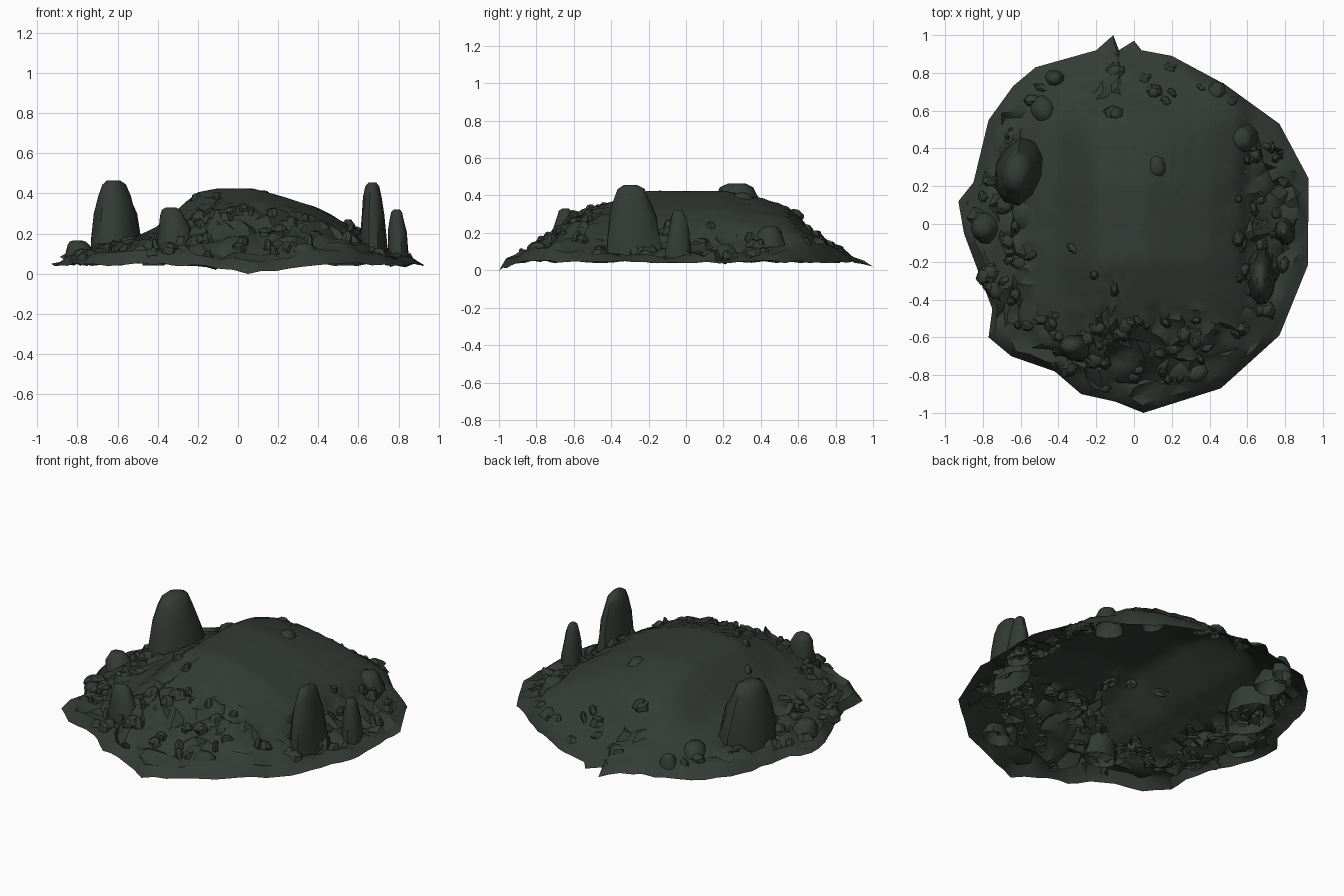
import bpy, bmesh, math, random
from mathutils import Vector, Matrix

if "Cube" in bpy.data.objects:
    bpy.data.objects.remove(bpy.data.objects["Cube"])

random.seed(11)

mat = bpy.data.materials.new("dark mossy stone")
mat.diffuse_color = (0.034, 0.043, 0.035, 1)
mat.use_nodes = True
mat.node_tree.nodes["Principled BSDF"].inputs["Base Color"].default_value = mat.diffuse_color

OUTLINE = [(-.11, 1), (-.08, .92), (0, .97), (.04, .92), (.2, .89), (.48, .74), (.77, .53), (.925, .24),
           (.92, -.22), (.77, -.59), (.46, -.87), (.05, -1), (-.1, -.94), (-.28, -.9),
           (-.42, -.78), (-.65, -.7), (-.77, -.6), (-.75, -.45), (-.9, -.05),
           (-.93, .12), (-.85, .22), (-.77, .55), (-.64, .73), (-.52, .83), (-.2, .92)]
PROF_X = [(-.95, .05), (-.8, .09), (-.6, .14), (-.4, .23), (-.3, .32), (-.2, .405), (-.1, .425),
          (.07, .425), (.2, .39), (.4, .325), (.55, .24), (.62, .16), (.75, .09), (.95, .045)]
PROF_Y = [(-1, .04), (-.85, .10), (-.72, .19), (-.6, .28), (-.45, .35), (-.2, .43),
          (.2, .43), (.4, .39), (.55, .34), (.62, .26), (.68, .2), (.8, .12), (.92, .05), (1, .04)]

# boulders: name, centre, radii, bottom, top, lean, turn
ROCKS = [
    ("left_tall_boulder", (-.60, .28), .13, .19, .05, .465, (-.02, -.01), -.25),
    ("right_tall_boulder", (.675, -.275), .075, .16, .05, .455, (-.005, -.02), 0),
    ("right_small_boulder", (.80, -.04), .058, .072, .04, .32, (-.01, 0), 0),
    ("front_left_boulder", (-.30, -.655), .10, .075, .09, .33, (-.035, .01), 0),
    ("far_left_boulder", (-.78, -.02), .085, .09, .05, .165, (-.02, 0), 0),
    ("back_right_boulder", (.57, .45), .09, .09, .10, .235, (0, 0), .4),
    ("back_left_boulder", (-.48, .60), .085, .095, .06, .18, (0, 0), .3),
    ("front_right_boulder", (.33, -.79), .09, .065, .05, .15, (0, 0), .2),
    ("back_boulder", (-.42, .77), .06, .05, .04, .155, (0, 0), .3),
    ("crown_stone", (.12, .30), .055, .07, .36, .415, (0, 0), .2),
]


def lerp_table(tab, v):
    for (a, fa), (b, fb) in zip(tab, tab[1:]):
        if v <= b:
            return fa + (fb - fa) * max(0, (v - a) / (b - a))
    return tab[-1][1]


def clamp(v):
    return max(0.0, min(1.0, v))


def height(x, y):
    p = clamp((lerp_table(PROF_X, x) - .04) / .39)
    q = clamp((lerp_table(PROF_Y, y) - .04) / .39)
    return .045 + .385 * (.85 * p * q + .15 * min(p, q))


def roughness(x, y):
    front = clamp((-y - .38) / .2)
    sides = clamp((abs(x) - .48) / .15)
    gully = .6 * clamp(1 - abs(x + .1) / .12) * clamp((-y - .1) / .2)
    back = .45 * clamp((y - .5) / .15)
    return max(front, sides, gully, back, .1)


def finish(name, bm, angle):
    me = bpy.data.meshes.new(name)
    bm.to_mesh(me)
    bm.free()
    ob = bpy.data.objects.new(name, me)
    bpy.context.collection.objects.link(ob)
    me.materials.append(mat)
    bpy.ops.object.select_all(action='DESELECT')
    ob.select_set(True)
    bpy.context.view_layer.objects.active = ob
    bpy.ops.object.shade_smooth_by_angle(angle=math.radians(angle))
    return ob


# mound: open shell made of rings shrinking from the outline to the centre
bm = bmesh.new()
rim = []
for i, a in enumerate(OUTLINE):
    b = OUTLINE[(i + 1) % len(OUTLINE)]
    n = max(1, round((Vector(b) - Vector(a)).length / .07))
    rim += [Vector(a).lerp(Vector(b), k / n) for k in range(n)]
RINGS = 22
rings = []
for r in range(RINGS):
    t = 1 - r / RINGS
    ring = []
    for p in rim:
        x, y = p.x * t, p.y * t
        g = roughness(x, y) * clamp((t - .15) * 3)
        if r == 0:
            z = .045 + random.uniform(-.008, .008)
            z -= .045 * clamp((-y - .9) / .1) + .025 * clamp((y - .9) / .08)
        else:
            edge = .4 if r < 2 else 1
            jit = .022 * g * edge
            x += random.uniform(-jit, jit)
            y += random.uniform(-jit, jit)
            z = max(.025, height(x, y) + random.gauss(-.006, .019) * g * edge)
        ring.append(bm.verts.new((x, y, z)))
    rings.append(ring)
m = len(rim)
for A, B in zip(rings, rings[1:]):
    for j in range(m):
        k = (j + 1) % m
        bm.faces.new((A[j], B[j], B[k], A[k]))
top = bm.verts.new((0, 0, height(0, 0)))
for j in range(m):
    bm.faces.new((rings[-1][j], top, rings[-1][(j + 1) % m]))
bmesh.ops.triangulate(bm, faces=bm.faces[:])
finish("mound", bm, 45)


def add_rock(bm, c, rx, ry, z0, z1, lean=(0, 0), rot=0, sides=10, rough=.08, tilt=0):
    """Tapered boulder, open underneath, sunk into the mound."""
    levels = [(0, 1.02), (.3, .94), (.6, .79), (.82, .61), (.95, .45), (1, .24)]
    mtx = (Matrix.Translation((c[0], c[1], z0)) @ Matrix.Rotation(rot, 4, 'Z')
           @ Matrix.Rotation(tilt, 4, 'X'))
    prev = None
    for f, s in levels:
        ring = []
        for k in range(sides):
            a = 2 * math.pi * k / sides
            q = s * (1 + random.uniform(-rough, rough))
            v = mtx @ Vector((rx * q * math.cos(a), ry * q * math.sin(a), (z1 - z0) * f))
            ring.append(bm.verts.new((v.x + lean[0] * f, v.y + lean[1] * f, max(.02, v.z))))
        if prev:
            for k in range(sides):
                n = (k + 1) % sides
                bm.faces.new((prev[k], prev[n], ring[n], ring[k]))
        prev = ring
    bm.faces.new(prev)


for name, c, rx, ry, z0, z1, lean, rot in ROCKS:
    bm = bmesh.new()
    add_rock(bm, c, rx, ry, z0, z1, lean, rot)
    finish(name, bm, 45)

# shards scattered in the rough bands
bm = bmesh.new()
count = 0
while count < 120:
    x, y = random.uniform(-.85, .85), random.uniform(-.92, .85)
    if math.hypot(x / .87, y / .93) > .95 or random.random() > roughness(x, y) ** 1.6:
        continue
    h = height(x, y)
    s = random.uniform(.025, .06)
    add_rock(bm, (x, y), s, s * random.uniform(.45, 1), h - .025, h + random.uniform(.008, .03),
             rot=random.uniform(0, 6.28), sides=6, rough=.2, tilt=random.uniform(-.5, .5))
    count += 1
finish("scattered_shards", bm, 30)
